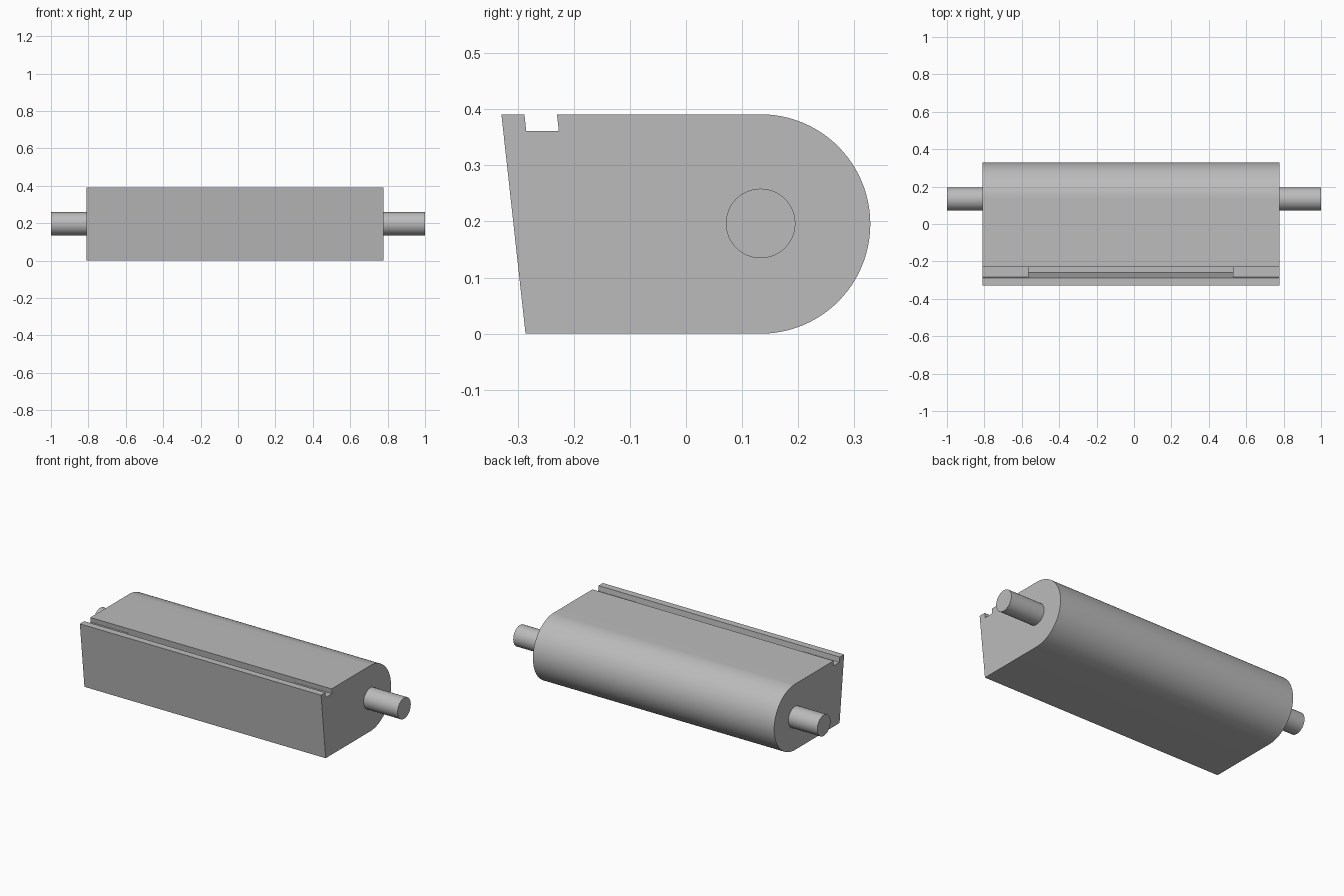
import bpy, bmesh, math
from mathutils import Matrix

cube = bpy.data.objects.get("Cube")
if cube:
    bpy.data.objects.remove(cube, do_unlink=True)

GREY = (0.5, 0.5, 0.5, 1)
grey = bpy.data.materials.new("plain grey")
grey.use_nodes = True
grey.diffuse_color = GREY
grey.node_tree.nodes["Principled BSDF"].inputs["Base Color"].default_value = GREY

X0, X1 = -0.81, 0.777           # body ends
H, R = 0.391, 0.1955            # body height, rounded back radius
AXIS_Y = 0.133
LEAN = 0.043 / H                # lean of the front face and groove


def add_object(name, bm):
    bmesh.ops.recalc_face_normals(bm, faces=bm.faces)
    mesh = bpy.data.meshes.new(name)
    bm.to_mesh(mesh)
    bm.free()
    mesh.materials.append(grey)
    obj = bpy.data.objects.new(name, mesh)
    bpy.context.collection.objects.link(obj)
    return obj


def extrude_profile(name, profile, x0, x1):
    """Sweep a closed (y, z) outline along x."""
    bm = bmesh.new()
    face = bm.faces.new([bm.verts.new((x0, y, z)) for y, z in profile])
    new = bmesh.ops.extrude_face_region(bm, geom=[face])["geom"]
    verts = [v for v in new if isinstance(v, bmesh.types.BMVert)]
    bmesh.ops.translate(bm, verts=verts, vec=(x1 - x0, 0, 0))
    return add_object(name, bm)


def smooth(obj):
    bpy.ops.object.select_all(action="DESELECT")
    obj.select_set(True)
    bpy.context.view_layer.objects.active = obj
    bpy.ops.object.shade_smooth_by_angle(angle=math.radians(30))


def leaning(y, z):
    return (y + LEAN * (H - z), z)


# Body: leaning front, shallow full-length groove, half-round back
GROOVE_Z, Y_FRONT, Y_BACK = 0.361, -0.288, -0.23
outline = [leaning(-0.329, 0), leaning(-0.329, H),
           leaning(Y_FRONT, H), leaning(Y_FRONT, GROOVE_Z),
           leaning(Y_BACK, GROOVE_Z), leaning(Y_BACK, H)]
STEPS = 48
for i in range(STEPS + 1):
    a = math.pi / 2 - math.pi * i / STEPS
    outline.append((AXIS_Y + R * math.cos(a), R + R * math.sin(a)))
body = extrude_profile("body", outline, X0, X1)

# Deep pocket below the middle of the groove
POCKET_Z, ABOVE = 0.125, H + 0.05
pocket = [leaning(Y_FRONT, POCKET_Z), leaning(Y_BACK, POCKET_Z),
          leaning(Y_BACK, ABOVE), leaning(Y_FRONT, ABOVE)]
cutter = extrude_profile("pocket_cutter", pocket, -0.565, 0.53)
cutter.hide_render = True
cut = body.modifiers.new("pocket", "BOOLEAN")
cut.operation = "DIFFERENCE"
cut.solver = "EXACT"
cut.object = cutter
bpy.ops.object.select_all(action="DESELECT")
bpy.context.view_layer.objects.active = body
body.select_set(True)
bpy.ops.object.modifier_apply(modifier=cut.name)
bpy.data.objects.remove(cutter, do_unlink=True)
smooth(body)

# Round axle stubs, one at each end
for name, a, b in (("right_axle", -1, X0), ("left_axle", X1, 1)):
    bm = bmesh.new()
    bmesh.ops.create_cone(bm, cap_ends=True, segments=48, radius1=0.062,
                          radius2=0.062, depth=b - a,
                          matrix=Matrix.Translation(((a + b) / 2, AXIS_Y, R + 0.001))
                          @ Matrix.Rotation(math.pi / 2, 4, "Y"))
    smooth(add_object(name, bm))
